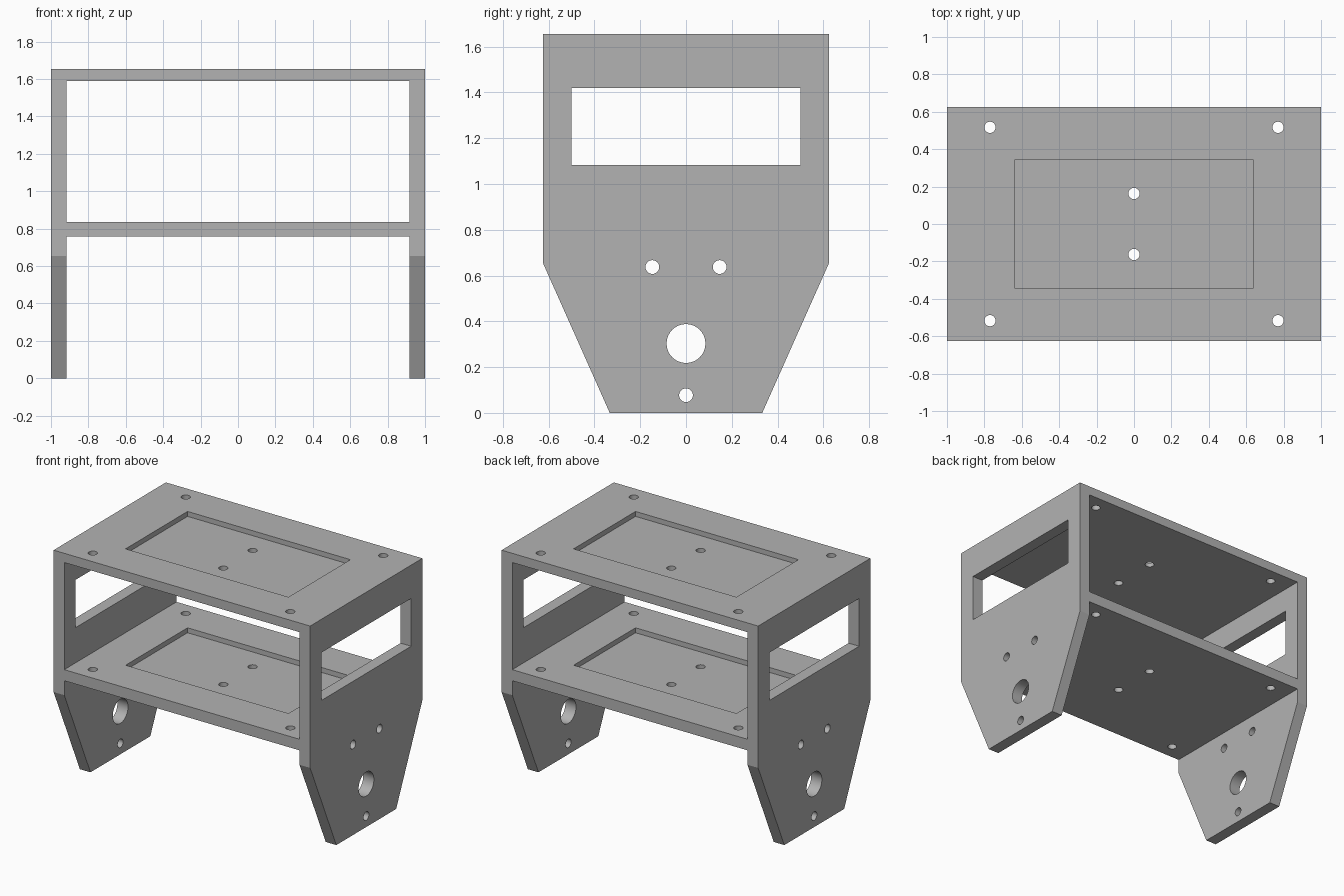
import bpy
import bmesh
from mathutils import Matrix, Vector

cube = bpy.data.objects.get("Cube")
if cube:
    bpy.data.objects.remove(cube, do_unlink=True)

HALF_X, HALF_Y, HEIGHT = 1.0, 0.625, 1.655
INNER_X = 0.917                     # inside face of the side walls
SHELF_LOW, SHELF_TOP = 0.757, 0.835
ROOF_LOW = 1.59
SHOULDER_Z, FOOT_Y = 0.655, 0.333
POCKET_DEPTH = 0.035

grey = bpy.data.materials.new("plain grey")
grey.use_nodes = True
colour = (0.45, 0.45, 0.45, 1)
grey.diffuse_color = colour
grey.node_tree.nodes["Principled BSDF"].inputs["Base Color"].default_value = colour


def add_object(name, bm):
    bmesh.ops.recalc_face_normals(bm, faces=bm.faces)
    mesh = bpy.data.meshes.new(name)
    bm.to_mesh(mesh)
    bm.free()
    mesh.materials.append(grey)
    obj = bpy.data.objects.new(name, mesh)
    bpy.context.collection.objects.link(obj)
    return obj


def box(name, low, high):
    low, high = Vector(low), Vector(high)
    bm = bmesh.new()
    bmesh.ops.create_cube(bm, size=1, matrix=Matrix.Translation((low + high) / 2)
                          @ Matrix.Diagonal((*(high - low), 1)))
    return add_object(name, bm)


def drill(name, radius, centre, axis):
    turn = Vector((0, 0, 1)).rotation_difference(Vector(axis)).to_matrix().to_4x4()
    bm = bmesh.new()
    bmesh.ops.create_cone(bm, cap_ends=True, segments=32, radius1=radius, radius2=radius,
                          depth=4, matrix=Matrix.Translation(centre) @ turn)
    return add_object(name, bm)


def wedge(name, side):
    # Triangular prism that tapers the legs toward the feet
    slope = (HALF_Y - FOOT_Y) / SHOULDER_Z
    profile = [(FOOT_Y - slope * 0.1, -0.1), (HALF_Y + slope * 0.1, SHOULDER_Z + 0.1), (0.9, -0.1)]
    bm = bmesh.new()
    face = bm.faces.new([bm.verts.new((-1.2, side * y, z)) for y, z in profile])
    moved = bmesh.ops.extrude_face_region(bm, geom=[face])["geom"]
    bmesh.ops.translate(bm, vec=(2.4, 0, 0),
                        verts=[v for v in moved if isinstance(v, bmesh.types.BMVert)])
    return add_object(name, bm)


frame = box("bracket_frame", (-HALF_X, -HALF_Y, 0), (HALF_X, HALF_Y, HEIGHT))

# Open bays between the walls, and the side windows
cutters = [
    box("lower_bay", (-INNER_X, -1, -0.2), (INNER_X, 1, SHELF_LOW)),
    box("upper_bay", (-INNER_X, -1, SHELF_TOP), (INNER_X, 1, ROOF_LOW)),
    box("side_windows", (-1.5, -0.5, 1.083), (1.5, 0.5, 1.42)),
]

# Tapered legs
cutters += [wedge("leg_taper", side) for side in (-1, 1)]

# Shallow pockets in the roof and the shelf
for top in (SHELF_TOP, HEIGHT):
    cutters.append(box("pocket", (-0.635, -0.345, top - POCKET_DEPTH), (0.635, 0.345, top + 0.1)))

# Screw holes through both plates
for x, y in [(-0.77, 0.517), (0, 0.163), (0.77, 0.517)]:
    for side in (-1, 1):
        cutters.append(drill("plate_hole", 0.03, (x, side * y, 1), (0, 0, 1)))

# Shaft and screw holes through both legs
for radius, y, z in [(0.085, 0, 0.303), (0.03, 0, 0.077), (0.03, -0.147, 0.637), (0.03, 0.147, 0.637)]:
    cutters.append(drill("leg_hole", radius, (0, y, z), (1, 0, 0)))

# Cut everything, then keep only the finished frame
for cutter in cutters:
    cutter.hide_render = True
    cut = frame.modifiers.new(cutter.name, 'BOOLEAN')
    cut.operation = 'DIFFERENCE'
    cut.solver = 'EXACT'
    cut.object = cutter

bpy.context.view_layer.update()
result = bpy.data.meshes.new_from_object(
    frame.evaluated_get(bpy.context.evaluated_depsgraph_get()))
frame.modifiers.clear()
frame.data = result
result.materials.clear()
result.materials.append(grey)
for poly in result.polygons:
    poly.material_index = 0
for cutter in cutters:
    bpy.data.objects.remove(cutter, do_unlink=True)

# Smooth hole walls, sharp plate edges
bpy.ops.object.select_all(action='DESELECT')
frame.select_set(True)
bpy.context.view_layer.objects.active = frame
bpy.ops.object.shade_smooth_by_angle(angle=0.4)
